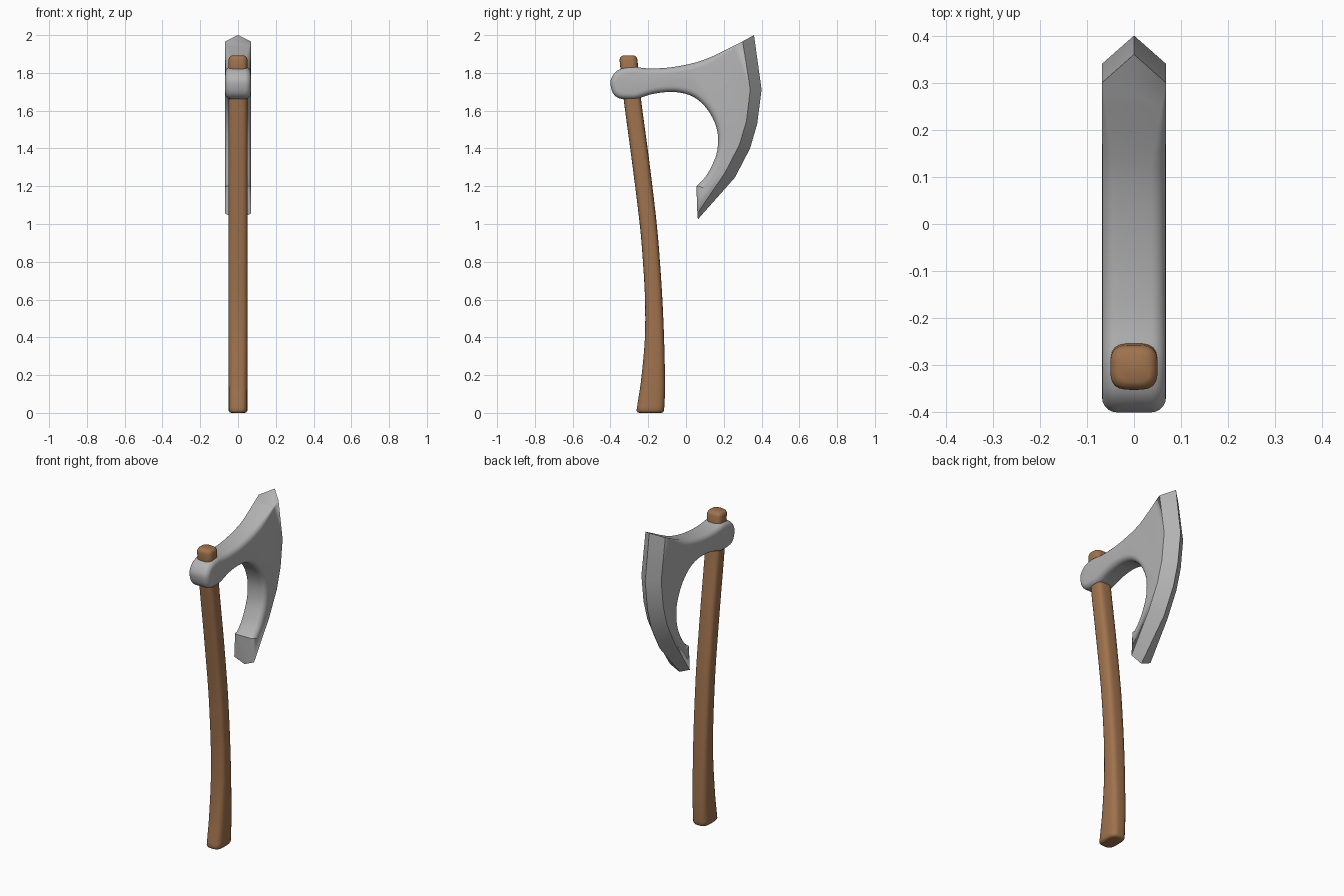
import bpy, bmesh, math
from mathutils import Vector

if "Cube" in bpy.data.objects:
    bpy.data.objects.remove(bpy.data.objects["Cube"])


def material(name, rgb):
    m = bpy.data.materials.new(name)
    m.diffuse_color = (*rgb, 1)
    m.use_nodes = True
    m.node_tree.nodes["Principled BSDF"].inputs["Base Color"].default_value = m.diffuse_color
    return m


def spline(points, steps):
    """Catmull-Rom curve through points of any dimension."""
    p = [Vector(q) for q in points]
    p = [2 * p[0] - p[1]] + p + [2 * p[-1] - p[-2]]
    out = []
    for i in range(1, len(p) - 2):
        a, b, c, d = p[i - 1:i + 3]
        for s in range(steps):
            t = s / steps
            out.append(0.5 * (2 * b + (c - a) * t + (2 * a - 5 * b + 4 * c - d) * t * t
                              + (3 * b - a - 3 * c + d) * t ** 3))
    return out + [p[-2]]


def finish(bm, name, mat, angle):
    bmesh.ops.remove_doubles(bm, verts=bm.verts, dist=1e-5)
    bmesh.ops.recalc_face_normals(bm, faces=bm.faces)
    me = bpy.data.meshes.new(name)
    bm.to_mesh(me)
    bm.free()
    me.materials.append(mat)
    me.set_sharp_from_angle(angle=math.radians(angle))
    ob = bpy.data.objects.new(name, me)
    bpy.context.collection.objects.link(ob)
    return ob


wood = material("brown wood", (0.35, 0.17, 0.075))
steel = material("grey steel", (0.45, 0.45, 0.45))

# ---- handle: rounded-square sections lofted along a curve (z, y back, y front)
stations = spline([(0.012, -0.262, -0.116), (0.09, -0.25, -0.112), (0.18, -0.237, -0.111),
                   (0.39, -0.218, -0.116), (0.60, -0.217, -0.125), (0.80, -0.228, -0.138),
                   (1.00, -0.245, -0.155), (1.33, -0.286, -0.194), (1.66, -0.330, -0.238),
                   (1.87, -0.352, -0.257)], 4)
rings = [(z, (a + b) / 2, (b - a) / 2, 0.05) for z, a, b in stations]
z0, c0, h0, w0 = rings[0]
z1, c1, h1, w1 = rings[-1]
rings = ([(0.0, c0, h0 - 0.016, w0 - 0.016), (0.003, c0, h0 - 0.006, w0 - 0.006)] + rings
         + [(z1 + 0.014, c1, h1 - 0.005, w1 - 0.005), (z1 + 0.022, c1, h1 - 0.017, w1 - 0.017)])
bm = bmesh.new()
N = 32
loft = []
for z, c, hy, hx in rings:
    ring = []
    for i in range(N):
        t = 2 * math.pi * i / N
        cx, sy = math.cos(t), math.sin(t)
        k = (abs(cx) ** 3.4 + abs(sy) ** 3.4) ** (-1 / 3.4)
        ring.append(bm.verts.new((hx * cx * k, c + hy * sy * k, z)))
    loft.append(ring)
for r, s in zip(loft, loft[1:]):
    for i in range(N):
        j = (i + 1) % N
        bm.faces.new((r[i], r[j], s[j], s[i])).smooth = True
bm.faces.new(loft[0])
bm.faces.new(loft[-1])
finish(bm, "handle", wood, 50)

# ---- axe head: side outline (y, z) from top tip, round the butt, to the beard
outline = spline([(0.30, 1.967), (0.15, 1.892), (0.05, 1.855), (-0.06, 1.832), (-0.15, 1.824),
                  (-0.22, 1.825), (-0.285, 1.833), (-0.335, 1.825), (-0.37, 1.807),
                  (-0.394, 1.775), (-0.40, 1.742), (-0.388, 1.695), (-0.36, 1.668),
                  (-0.32, 1.661), (-0.26, 1.663), (-0.19, 1.685), (-0.12, 1.697),
                  (-0.05, 1.698), (0.02, 1.682), (0.075, 1.648), (0.125, 1.59),
                  (0.16, 1.515), (0.17, 1.445), (0.16, 1.365), (0.125, 1.285),
                  (0.095, 1.24), (0.055, 1.2)], 3)
outline.append(Vector((0.06, 1.055)))
# start of the ground bevel, and the cutting edge itself
inner = [(0.30, 1.967), (0.34, 1.712), (0.32, 1.545), (0.283, 1.42), (0.208, 1.275), (0.06, 1.055)]
edge = [(0.36, 2.0), (0.40, 1.712), (0.377, 1.53), (0.339, 1.40), (0.259, 1.246), (0.063, 1.025)]
HALF, R, K = 0.068, 0.032, 5

bm = bmesh.new()
rows = []
for i, p in enumerate(outline):
    t = (outline[min(i + 1, len(outline) - 1)] - outline[max(i - 1, 0)]).normalized()
    n = Vector((-t.y, t.x))
    # rounding fades out towards the sharp tip and the beard end
    r = R * min(1, (p - outline[0]).length / 0.2)
    if i == len(outline) - 1:
        r = 0
    elif i == len(outline) - 2:
        r = 0.02
    half = []
    for k in range(K + 1):
        a = math.pi / 2 * k / K
        q = p + n * r * (1 - math.cos(a))
        half.append((HALF - r * (1 - math.sin(a)), q.x, q.y))
    row = [(-x, y, z) for x, y, z in reversed(half)] + half
    rows.append([bm.verts.new(v) for v in row])
for r, s in zip(rows, rows[1:]):
    for k in range(len(r) - 1):
        bm.faces.new((r[k], r[k + 1], s[k + 1], s[k])).smooth = True

# flat cheeks and faceted cutting edge on both sides
tip = [bm.verts.new((0, y, z)) for y, z in edge]
for sign, col in ((1, -1), (-1, 0)):
    mid = [bm.verts.new((sign * HALF, y, z)) for y, z in inner[1:-1]]
    line = [rows[0][col]] + mid + [rows[-1][col]]
    bm.faces.new([r[col] for r in rows] + mid[::-1])
    for a, b, c, d in zip(line, line[1:], tip[1:], tip):
        bm.faces.new((a, b, c, d))
# end caps of the ground bevel
bm.faces.new((rows[0][0], rows[0][-1], tip[0]))
bm.faces.new((rows[-1][0], rows[-1][-1], tip[-1]))
finish(bm, "axe_head", steel, 35)
